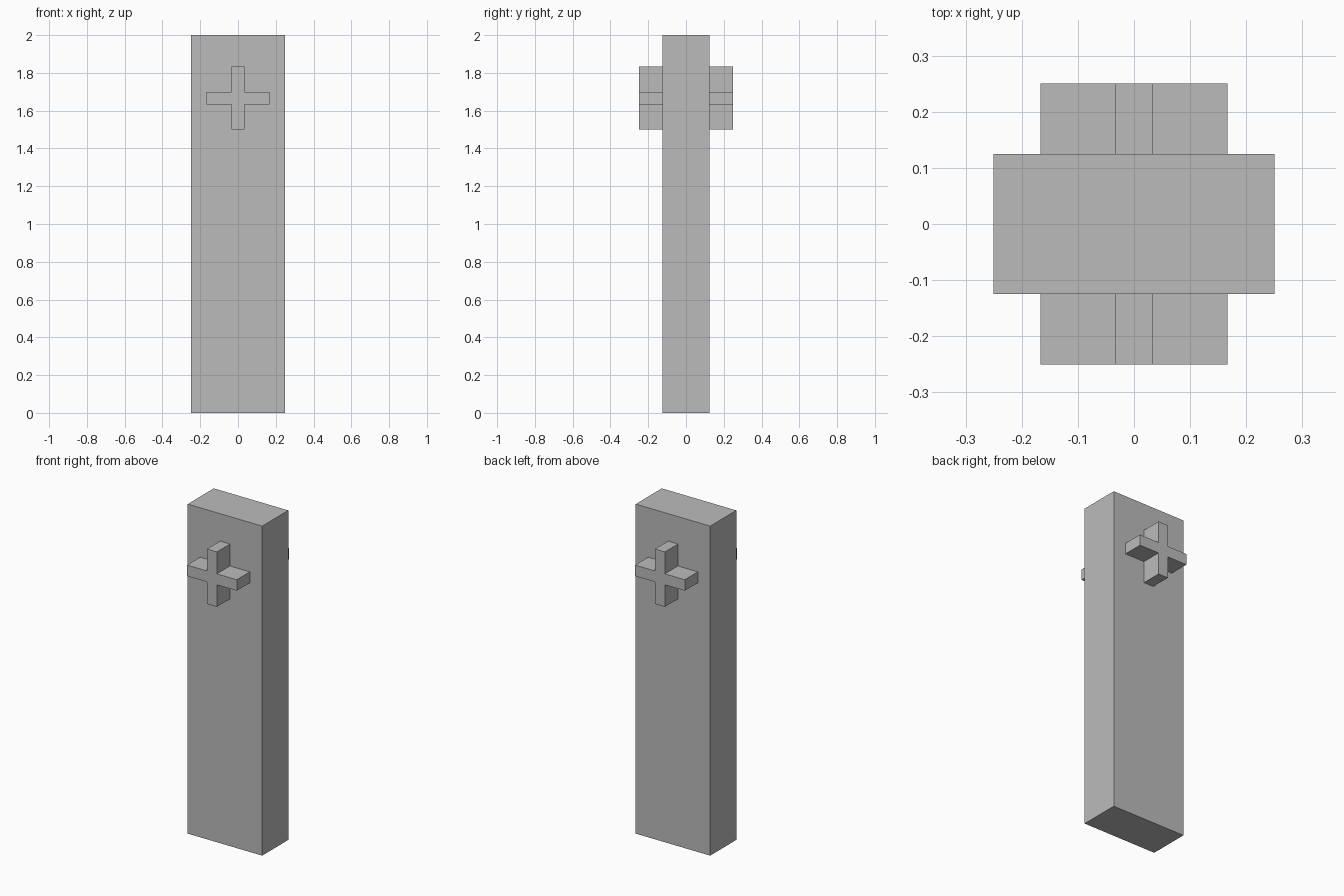
import bpy
import bmesh

cube = bpy.data.objects.get("Cube")
if cube:
    bpy.data.objects.remove(cube, do_unlink=True)

# Single stone grey colour
GREY = (0.5, 0.5, 0.5, 1.0)
stone = bpy.data.materials.new("stone_grey")
stone.use_nodes = True
stone.diffuse_color = GREY
bsdf = next(n for n in stone.node_tree.nodes if n.type == "BSDF_PRINCIPLED")
bsdf.inputs["Base Color"].default_value = GREY


def extrude_profile(name, outline, y0, y1):
    """Make a solid from an x-z outline, extruded from y0 to y1."""
    bm = bmesh.new()
    face = bm.faces.new([bm.verts.new((x, y0, z)) for x, z in outline])
    result = bmesh.ops.extrude_face_region(bm, geom=[face], use_keep_orig=True)
    moved = [v for v in result["geom"] if isinstance(v, bmesh.types.BMVert)]
    bmesh.ops.translate(bm, verts=moved, vec=(0, y1 - y0, 0))
    bmesh.ops.recalc_face_normals(bm, faces=bm.faces)
    mesh = bpy.data.meshes.new(name)
    bm.to_mesh(mesh)
    bm.free()
    mesh.materials.append(stone)
    obj = bpy.data.objects.new(name, mesh)
    bpy.context.collection.objects.link(obj)
    return obj


# Upright slab
half_w, half_d, height = 0.25, 0.125, 2.0
slab = [(-half_w, 0), (half_w, 0), (half_w, height), (-half_w, height)]
extrude_profile("pillar", slab, -half_d, half_d)

# Plus-shaped outline: one arm's corners turned through four quarters
arm, bar, centre_z = 1 / 6, 1 / 30, 5 / 3
plus = []
corners = [(arm, -bar), (arm, bar), (bar, bar)]
for quarter in range(4):
    plus += [(x, centre_z + z) for x, z in corners]
    corners = [(-z, x) for x, z in corners]

# Raised crosses on the front and back
for name, side in (("front_cross", -1), ("back_cross", 1)):
    extrude_profile(name, plus, side * half_d, side * 2 * half_d)
